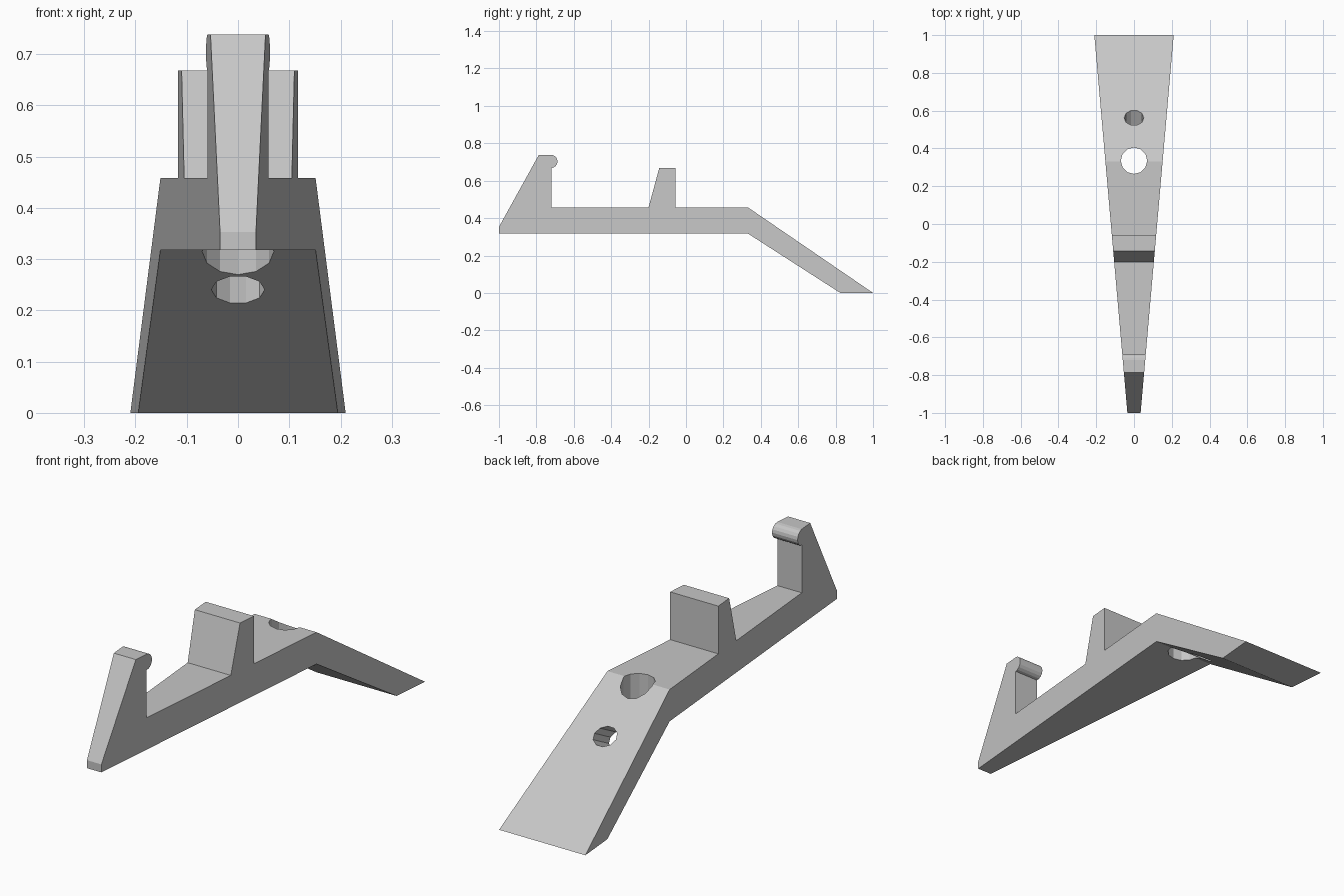
import bpy, bmesh
from math import cos, sin, pi, radians
from mathutils import Matrix

if "Cube" in bpy.data.objects:
    bpy.data.objects.remove(bpy.data.objects["Cube"])

# Single grey material
grey = bpy.data.materials.new("plain grey")
grey.use_nodes = True
grey.diffuse_color = (0.57, 0.57, 0.57, 1)
grey.node_tree.nodes["Principled BSDF"].inputs["Base Color"].default_value = grey.diffuse_color


def half_width(y):
    # the body widens steadily from front to back
    return 0.1225 + 0.0875 * y


def ring_solid(name, ring_a, ring_b):
    """Closed solid between two matching rings of points."""
    bm = bmesh.new()
    a = [bm.verts.new(p) for p in ring_a]
    b = [bm.verts.new(p) for p in ring_b]
    bm.faces.new(a)
    bm.faces.new(b[::-1])
    for i in range(len(a)):
        j = (i + 1) % len(a)
        bm.faces.new((a[j], a[i], b[i], b[j]))
    bmesh.ops.recalc_face_normals(bm, faces=bm.faces)
    mesh = bpy.data.meshes.new(name)
    bm.to_mesh(mesh)
    bm.free()
    mesh.materials.append(grey)
    obj = bpy.data.objects.new(name, mesh)
    bpy.context.collection.objects.link(obj)
    return obj


def hole_cutter(name, sides, rx, ry, centre, tilt, length):
    place = Matrix.Translation(centre) @ Matrix.Rotation(tilt, 4, "X")
    pts = [(rx * cos(2 * pi * i / sides), ry * sin(2 * pi * i / sides)) for i in range(sides)]
    obj = ring_solid(name, [(x, y, -length / 2) for x, y in pts],
                     [(x, y, length / 2) for x, y in pts])
    obj.data.transform(place)
    obj.hide_render = True
    return obj


# Side profile (y, z): hook, rounded lip, stop block, flat bar, sloping foot
top, under = 0.458, 0.318
lip = [(-0.72 + 0.033 * sin(a), 0.703 + 0.035 * cos(a))
       for a in (pi * i / 8 for i in range(9))]
profile = [(-1, under), (-1, 0.353), (-0.787, 0.738), *lip,
           (-0.72, top), (-0.2, top), (-0.143, 0.668), (-0.057, 0.668),
           (-0.057, top), (0.33, top), (1, 0), (0.825, 0), (0.33, under)]
body = ring_solid("hooked_bracket",
                  [(half_width(y), y, z) for y, z in profile],
                  [(-half_width(y), y, z) for y, z in profile])

# Upright hole at the bend and slanted hole through the foot
cutters = [
    hole_cutter("bend_hole_cutter", 12, 0.07, 0.07, (0, 0.335, 0.4), 0, 0.6),
    hole_cutter("foot_hole_cutter", 10, 0.052, 0.0435, (0, 0.507, 0.27), radians(28 - 90), 0.5),
]
for cutter in cutters:
    mod = body.modifiers.new(cutter.name, "BOOLEAN")
    mod.operation = "DIFFERENCE"
    mod.solver = "EXACT"
    mod.object = cutter

# Bake the cuts and drop the cutters
bpy.context.view_layer.update()
graph = bpy.context.evaluated_depsgraph_get()
cut_mesh = bpy.data.meshes.new_from_object(body.evaluated_get(graph))
body.modifiers.clear()
body.data = cut_mesh
for cutter in cutters:
    bpy.data.objects.remove(cutter)
